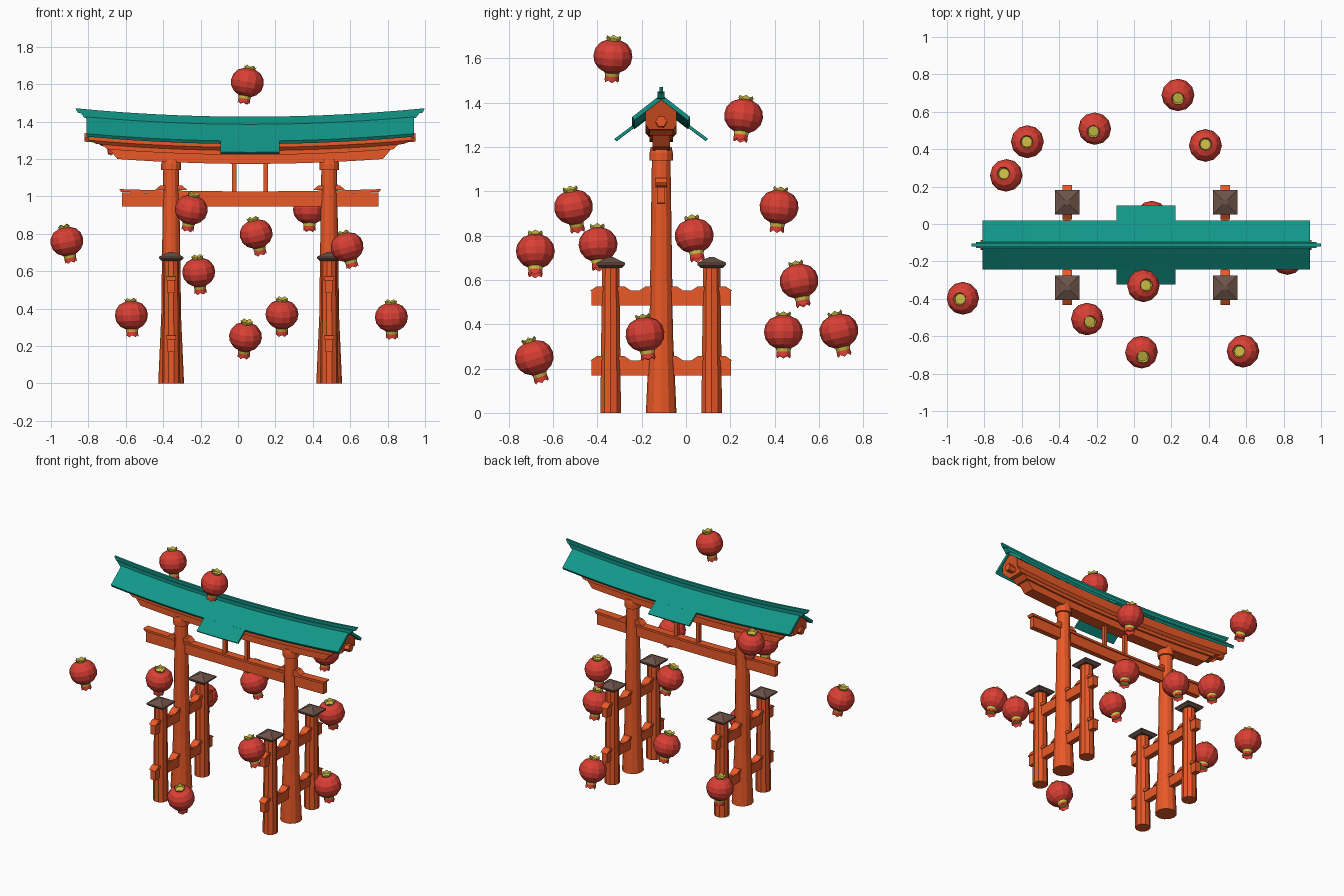
import bpy, bmesh
from math import sin, cos, pi
from mathutils import Vector

if "Cube" in bpy.data.objects:
    bpy.data.objects.remove(bpy.data.objects["Cube"])

CX, CY = 0.065, -0.112          # gate centre


def mat(name, rgb):
    m = bpy.data.materials.new(name)
    m.diffuse_color = (*rgb, 1)
    m.use_nodes = True
    m.node_tree.nodes["Principled BSDF"].inputs["Base Color"].default_value = m.diffuse_color
    return m


ORANGE = mat("orange_paint", (0.82, 0.10, 0.02))
TEAL = mat("teal_roof", (0.006, 0.31, 0.25))
BROWN = mat("brown_cap", (0.15, 0.085, 0.065))
RED = mat("lantern_red", (0.70, 0.05, 0.035))
GOLD = mat("lantern_gold", (0.62, 0.52, 0.06))


def make(name, verts, faces, mats, idx=None, loc=(0, 0, 0), fix=True):
    me = bpy.data.meshes.new(name)
    me.from_pydata(verts, [], faces)
    for m in mats:
        me.materials.append(m)
    for i, v in enumerate(idx or []):
        me.polygons[i].material_index = v
    if fix:
        bm = bmesh.new()
        bm.from_mesh(me)
        bmesh.ops.recalc_face_normals(bm, faces=bm.faces)
        bm.to_mesh(me)
        bm.free()
    ob = bpy.data.objects.new(name, me)
    ob.location = loc
    bpy.context.collection.objects.link(ob)
    return ob


def lathe(name, prof, n, m, loc, turn=0.0):
    """Closed solid from (radius, z) rings with n sides."""
    verts = [(r * cos(2 * pi * (k + turn) / n), r * sin(2 * pi * (k + turn) / n), z)
             for r, z in prof for k in range(n)]
    faces = [(j * n + k, j * n + (k + 1) % n, (j + 1) * n + (k + 1) % n, (j + 1) * n + k)
             for j in range(len(prof) - 1) for k in range(n)]
    faces += [tuple(range(n)), tuple(range((len(prof) - 1) * n, len(prof) * n))]
    return make(name, verts, faces, [m], loc=loc)


def beam(name, prof, m, rise=0.042, segs=14):
    """Extrude a (y, z, half_length) outline along x, ends bending upward."""
    p = len(prof)
    verts, faces = [], []
    for s in range(segs + 1):
        t = 2 * s / segs - 1
        for y, z, h in prof:
            verts.append((t * h, y, z + rise * (t * h / 0.9) ** 2))
    for s in range(segs):
        for k in range(p):
            faces.append((s * p + k, s * p + (k + 1) % p,
                          (s + 1) * p + (k + 1) % p, (s + 1) * p + k))
    faces += [tuple(range(p)), tuple(range(segs * p, segs * p + p))]
    return make(name, verts, faces, [m], loc=(CX, CY, 0))


def rect(w, z0, z1, h0, h1):
    return [(-w, z0, h0), (w, z0, h0), (w, z1, h1), (-w, z1, h1)]


def box(name, c, half, m, taper=(0, 0)):
    """Box whose top shrinks: taper = (toward +axis side, toward - side) along y."""
    (x, y, z), (a, b, h) = c, half
    tp, tm = taper
    v = [(-a, -b, -h), (a, -b, -h), (a, b, -h), (-a, b, -h),
         (-a, -b + tm, h), (a, -b + tm, h), (a, b - tp, h), (-a, b - tp, h)]
    f = [(0, 3, 2, 1), (4, 5, 6, 7), (0, 1, 5, 4), (1, 2, 6, 5), (2, 3, 7, 6), (3, 0, 4, 7)]
    return make(name, v, f, [m], loc=c)


# posts, side posts and their tie beams
for sx in (-1, 1):
    x = CX + sx * 0.4225
    lathe("main_post", [(0.069, 0), (0.053, 0.36), (0.050, 0.6), (0.042, 1.145)], 12, ORANGE, (x, CY, 0))
    lathe("main_post_collar", [(0.053, 1.14), (0.053, 1.172), (0.047, 1.20)], 12, ORANGE, (x, CY, 0))
    for sy in (-1, 1):
        y = CY + sy * 0.228
        lathe("side_post", [(0.049, 0), (0.041, 0.67)], 10, ORANGE, (x, y, 0))
        q = 2 ** 0.5
        lathe("side_post_cap", [(0.050 * q, 0.655), (0.065 * q, 0.668), (0.065 * q, 0.677),
                                (0.012 * q, 0.703)], 4, BROWN, (x, y, 0), 0.5)
    for z in (0.203, 0.518):
        box("side_tie_beam", (x, CY, z), (0.019, 0.315, 0.034), ORANGE)
        # wedges either side of each post
        for py, r in ((-0.228, 0.043), (0, 0.05), (0.228, 0.043)):
            for s in (-1, 1):
                box("side_wedge", (x, CY + py + s * (r + 0.018), z + 0.043), (0.025, 0.032, 0.010),
                    ORANGE, (0.03, 0) if s > 0 else (0, 0.03))
    for s in (-1, 1):
        w = box("upper_wedge", (x + s * 0.056, CY, 1.046), (0.026, 0.032, 0.013), ORANGE,
                (0.03, 0) if s > 0 else (0, 0.03))
        w.rotation_euler.z = -pi / 2

# lower cross beam with its top board, and struts
beam("cross_beam", rect(0.018, 0.945, 1.018, 0.685, 0.685), ORANGE, 0.004)
beam("cross_beam_board", rect(0.026, 1.012, 1.027, 0.69, 0.70), ORANGE, 0.02)
for s in (-1, 1):
    box("strut", (CX + s * 0.084, CY, 1.105), (0.012, 0.012, 0.09), ORANGE)

# stacked lintels under the roof
beam("lower_lintel", rect(0.040, 1.174, 1.236, 0.71, 0.765), ORANGE)
beam("upper_lintel", rect(0.053, 1.222, 1.262, 0.765, 0.815), ORANGE)
beam("gable_lintel", [(-0.055, 1.245, 0.82), (0.055, 1.245, 0.82), (0.07, 1.262, 0.865),
                      (0.07, 1.325, 0.865), (0, 1.378, 0.865), (-0.07, 1.325, 0.865),
                      (-0.07, 1.262, 0.865)], ORANGE)
beam("ridge_purlin", [(0.026 * cos(k * pi / 3), 1.275 + 0.026 * sin(k * pi / 3), 0.885)
                      for k in range(6)], ORANGE)

# roof slopes, central eave extensions and ridge
for s in (-1, 1):
    beam("roof_slope", [(0, 1.398, 0.875), (s * 0.131, 1.296, 0.875),
                        (s * 0.121, 1.280, 0.875), (0, 1.374, 0.875)], TEAL)
    beam("eave_extension", [(s * 0.10, 1.319, 0.158), (s * 0.211, 1.236, 0.158),
                            (s * 0.201, 1.226, 0.158), (s * 0.10, 1.303, 0.158)], TEAL, segs=4)
beam("ridge_base", rect(0.016, 1.378, 1.408, 0.885, 0.91), TEAL)
beam("ridge_cap", rect(0.008, 1.402, 1.426, 0.92, 0.935), TEAL)


# paper lanterns: faceted body, gold collars, toothed crown and fringe
def lantern(pos, tilt):
    n = 12
    body = [(0.030, 0.073), (0.062, 0.058), (0.082, 0.031), (0.088, 0.0),
            (0.082, -0.031), (0.062, -0.058), (0.034, -0.074)]
    rings = [(0.034, 0.092), (0.028, 0.070)] + body + [(0.031, -0.090), (0.033, -0.118)]
    ids = [1, 0] + [0] * 6 + [1, 0]
    verts, faces, idx = [], [], []
    for j, (r, z) in enumerate(rings):
        for k in range(n):
            tooth = 0.010 * (k % 2)
            dz = -tooth if j == 0 else tooth if j == len(rings) - 1 else 0
            a = 2 * pi * k / n
            verts.append((r * cos(a), r * sin(a), z + dz))
    for j in range(len(rings) - 1):
        for k in range(n):
            k2 = (k + 1) % n
            faces.append((j * n + k, (j + 1) * n + k, (j + 1) * n + k2, j * n + k2))
            idx.append(ids[j])
    # closing discs inside crown and fringe
    faces += [tuple(range(n, 2 * n)), tuple(reversed(range(9 * n, 10 * n)))]
    idx += [1, 1]
    ob = make("paper_lantern", verts, faces, [RED, GOLD], idx, pos, fix=False)
    up = Vector((-tilt[0], -tilt[1], 0.11))
    ob.rotation_euler = Vector((0, 0, 1)).rotation_difference(up).to_euler()


for x, y, z, tx, ty in [
        (0.235, 0.69, 0.37, 0, 0.025), (-0.57, 0.44, 0.365, 0.005, 0),
        (-0.21, 0.51, 0.595, 0.01, 0.02), (0.382, 0.42, 0.93, 0, -0.01),
        (-0.683, 0.26, 1.34, 0.02, -0.015), (0.097, 0.037, 0.80, 0.025, 0.015),
        (0.82, -0.185, 0.355, 0.004, 0.015), (0.05, -0.33, 1.61, -0.02, -0.005),
        (-0.915, -0.397, 0.76, 0.022, 0.005), (-0.25, -0.508, 0.93, -0.02, 0.02),
        (0.04, -0.685, 0.25, -0.01, 0.035), (0.583, -0.68, 0.73, 0.03, 0)]:
    lantern((x, y, z), (tx, ty))
